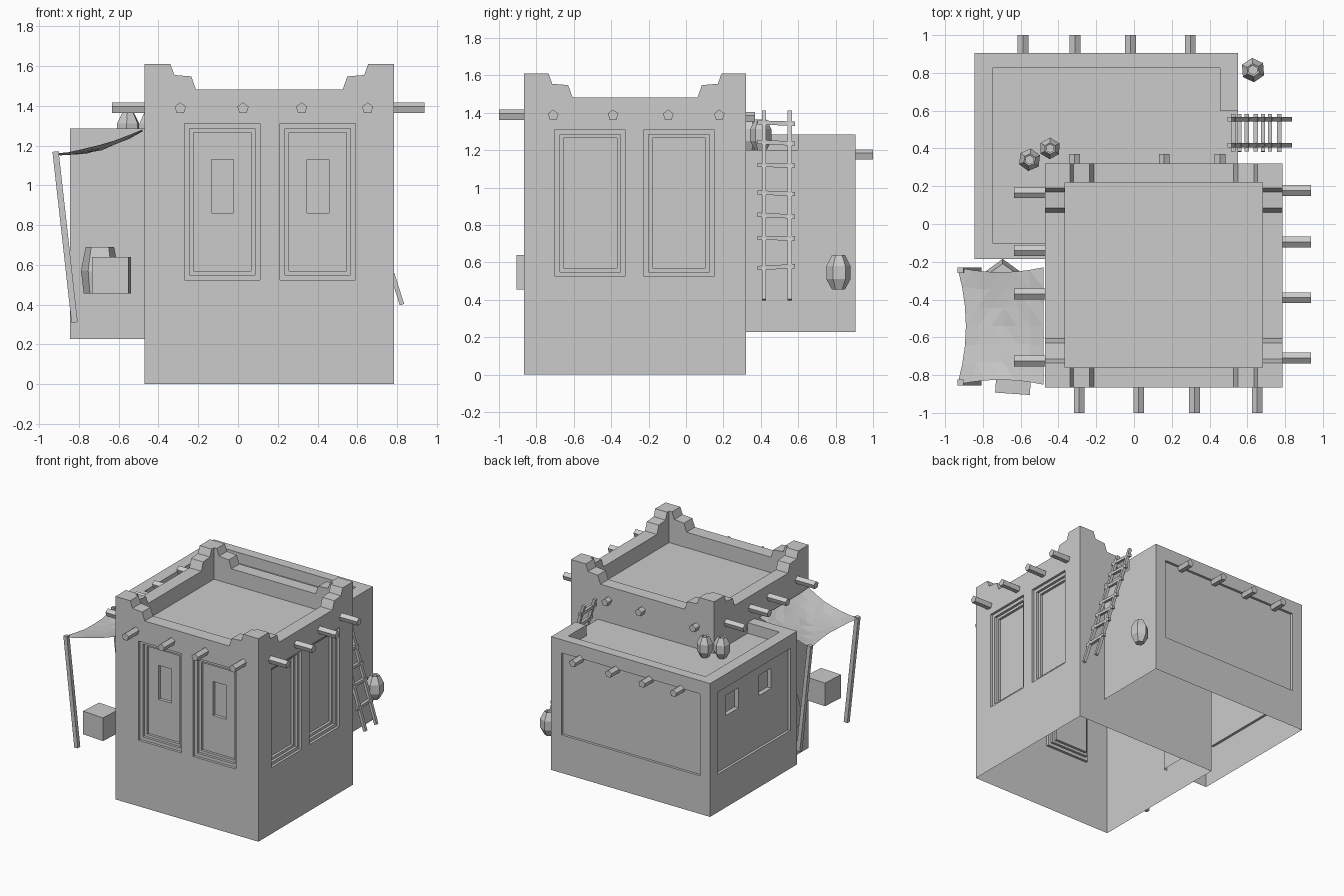
import bpy, bmesh, math, random
from mathutils import Vector, Matrix

if "Cube" in bpy.data.objects:
    bpy.data.objects.remove(bpy.data.objects["Cube"])

random.seed(4)


def finish(bm, name):
    bmesh.ops.recalc_face_normals(bm, faces=bm.faces[:])
    me = bpy.data.meshes.new(name)
    bm.to_mesh(me)
    bm.free()
    ob = bpy.data.objects.new(name, me)
    bpy.context.collection.objects.link(ob)
    return ob


def prism(name, pts, vec):
    bm = bmesh.new()
    f = bm.faces.new([bm.verts.new(p) for p in pts])
    r = bmesh.ops.extrude_face_region(bm, geom=[f])
    bmesh.ops.translate(bm, vec=vec, verts=[v for v in r['geom'] if isinstance(v, bmesh.types.BMVert)])
    return finish(bm, name)


def box(name, x0, x1, y0, y1, z0, z1):
    return prism(name, [(x0, y0, z0), (x1, y0, z0), (x1, y1, z0), (x0, y1, z0)], (0, 0, z1 - z0))


def bar(name, a, b, r, sides, spin=0.0):
    a, b = Vector(a), Vector(b)
    d = b - a
    bm = bmesh.new()
    m = Matrix.Translation((a + b) / 2) @ d.to_track_quat('Z', 'Y').to_matrix().to_4x4() @ Matrix.Rotation(spin, 4, 'Z')
    bmesh.ops.create_cone(bm, cap_ends=True, segments=sides, radius1=r, radius2=r, depth=d.length, matrix=m)
    return finish(bm, name)


def cut(ob, cutter):
    m = ob.modifiers.new('cut', 'BOOLEAN')
    m.operation, m.solver, m.object = 'DIFFERENCE', 'EXACT', cutter
    bpy.context.view_layer.objects.active = ob
    bpy.ops.object.modifier_apply(modifier='cut')
    bpy.data.objects.remove(cutter)


def open_bottom(ob, z):
    bm = bmesh.new()
    bm.from_mesh(ob.data)
    low = [f for f in bm.faces if all(abs(v.co.z - z) < 1e-3 for v in f.verts)]
    bmesh.ops.delete(bm, geom=low, context='FACES')
    bm.to_mesh(ob.data)
    bm.free()


def jar(name, x, y, profile, sides, spin=0.0):
    bm = bmesh.new()
    rings = [[bm.verts.new((x + r * math.cos(spin + 2 * math.pi * i / sides),
                            y + r * math.sin(spin + 2 * math.pi * i / sides), z))
              for i in range(sides)] for r, z in profile]
    for a, b in zip(rings, rings[1:]):
        for i in range(sides):
            j = (i + 1) % sides
            bm.faces.new((a[i], a[j], b[j], b[i]))
    bm.faces.new(rings[0])
    bm.faces.new(rings[-1])
    return finish(bm, name)


# Main tower with roof well and stepped corner merlons
tower = box("tower", -0.47, 0.785, -0.865, 0.32, 0, 1.61)
cut(tower, box("c", -0.365, 0.68, -0.76, 0.22, 1.36, 2))


def notch(a, b):
    left = [(0.13, 1.8), (0.13, 1.61), (0.15, 1.555), (0.235, 1.548), (0.258, 1.483)]
    return [(a + d, z) for d, z in left] + [(b - d, z) for d, z in reversed(left)]


cut(tower, prism("c", [(x, -1, z) for x, z in notch(-0.47, 0.785)], (0, 2, 0)))
cut(tower, prism("c", [(-1, y, z) for y, z in notch(-0.865, 0.32)], (2, 0, 0)))

# Stepped wall panels on the front and right of the tower, slit windows on the front
steps = [(0, 0.02), (0.025, 0.04), (0.045, 0.06)]
for x in (-0.268, 0.212):
    for d, h in steps:
        cut(tower, box("c", x + d, x + 0.378 - d, -1, -0.865 + h, 0.523 + d, 1.31 - d))
    cut(tower, box("c", x + 0.134, x + 0.246, -1, -0.78, 0.86, 1.13))
for y in (-0.7, -0.225):
    for d, h in steps:
        cut(tower, box("c", 0.785 - h, 1, y + d, y + 0.375 - d, 0.525 + d, 1.31 - d))
open_bottom(tower, 0)

# Lower L-shaped annex behind the tower, with sunken roof and ladder gap
annex = prism("annex", [(x, y, 0.228) for x, y in [(-0.845, -0.185), (-0.44, -0.185), (-0.44, 0.29),
                                                  (0.55, 0.29), (0.55, 0.905), (-0.845, 0.905)]], (0, 0, 1.057))
cut(annex, box("c", -0.75, 0.455, -0.1, 0.825, 1.2, 2))
cut(annex, box("c", 0.4, 0.7, 0.2, 0.6, 1.2, 2))
cut(annex, box("c", -0.755, 0.46, 0.885, 1.1, 0.53, 1.18))
cut(annex, box("c", -1, -0.825, -0.1, 0.81, 0.53, 1.18))
for y in (0.52, 0.11):
    cut(annex, box("c", -1, -0.79, y, y + 0.155, 0.94, 1.1))
open_bottom(annex, 0.228)

# Projecting roof beams
for i, x in enumerate((-0.29, 0.025, 0.32, 0.652)):
    bar(f"front_beam_{i}", (x, -1, 1.387), (x, -0.8, 1.387), 0.03, 5)
for i, y in enumerate((-0.71, -0.39, -0.095, 0.178)):
    bar(f"right_beam_{i}", (0.72, y, 1.387), (0.938, y, 1.387), 0.03, 5)
for i, y in enumerate((-0.725, -0.37, -0.14, 0.165)):
    bar(f"left_beam_{i}", (-0.635, y, 1.387), (-0.41, y, 1.387), 0.03, 5)
for i, x in enumerate((-0.315, 0.16, 0.455)):
    bar(f"back_beam_{i}", (x, 0.27, 1.375), (x, 0.37, 1.375), 0.03, 5)
for i, x in enumerate((-0.588, -0.312, -0.018, 0.298)):
    bar(f"annex_beam_{i}", (x, 0.87, 1.175), (x, 1.0, 1.175), 0.03, 5)

# Leaning ladder
for i, y in enumerate((0.417, 0.555)):
    bar(f"ladder_rail_{i}", (0.825, y, 0.4), (0.505, y, 1.41), 0.016, 4, math.pi / 4)
for i, z in enumerate((1.345, 1.24, 1.12, 0.97, 0.85, 0.73, 0.575)):
    x = 0.825 - (z - 0.4) * 0.317
    t = random.uniform(-0.006, 0.006)
    bar(f"ladder_rung_{i}", (x, 0.383, z - t), (x, 0.582, z + t), 0.016, 4, math.pi / 4)

# Clay jars
shape = [(0.032, 0), (0.06, 0.3), (0.06, 0.68), (0.032, 1), (0.022, 0.97), (0.022, 0.8)]
for i, (x, y, z, h, s) in enumerate([(-0.553, 0.34, 1.2, 0.165, 1), (-0.445, 0.4, 1.2, 0.165, 0.95),
                                     (0.63, 0.815, 0.455, 0.185, 1.08)]):
    jar(f"jar_{i}", x, y, [(r * s, z + h * k) for r, k in shape], 6, 0.4 + i * 0.1)
jar("large_jar", -0.695, -0.285, [(0.085, 0.455), (0.1, 0.57), (0.075, 0.69)], 5, math.pi / 2)

# Crate, slightly turned
crate = box("crate", -0.092, 0.092, -0.092, 0.092, -0.092, 0.092)
crate.location = (-0.637, -0.807, 0.548)
crate.rotation_euler = (0, 0, math.radians(-4))

# Sagging cloth awning and its poles
n = 6
bm = bmesh.new()
grid = []
for i in range(n + 1):
    u = i / n
    row = []
    for j in range(n + 1):
        v = j / n
        bu, bv = 4 * u * (1 - u), 4 * v * (1 - v)
        x = -0.935 + 0.455 * u + 0.045 * bv * (1 - u)
        y = -0.85 + 0.62 * v + 0.025 * bu * (1 - 2 * v)
        z = 1.16 + 0.12 * u ** 1.6 - 0.02 * bv * (0.4 + 0.6 * bu) + random.uniform(-0.004, 0.004)
        row.append(bm.verts.new((x, y, z)))
    grid.append(row)
for i in range(n):
    for j in range(n):
        bm.faces.new((grid[i][j], grid[i + 1][j], grid[i + 1][j + 1], grid[i][j + 1]))
bmesh.ops.triangulate(bm, faces=bm.faces[:])
finish(bm, "awning")
for i, y in enumerate((-0.84, -0.245)):
    bar(f"awning_pole_{i}", (-0.822, y, 0.31), (-0.918, y, 1.17), 0.022, 4, math.pi / 4)
